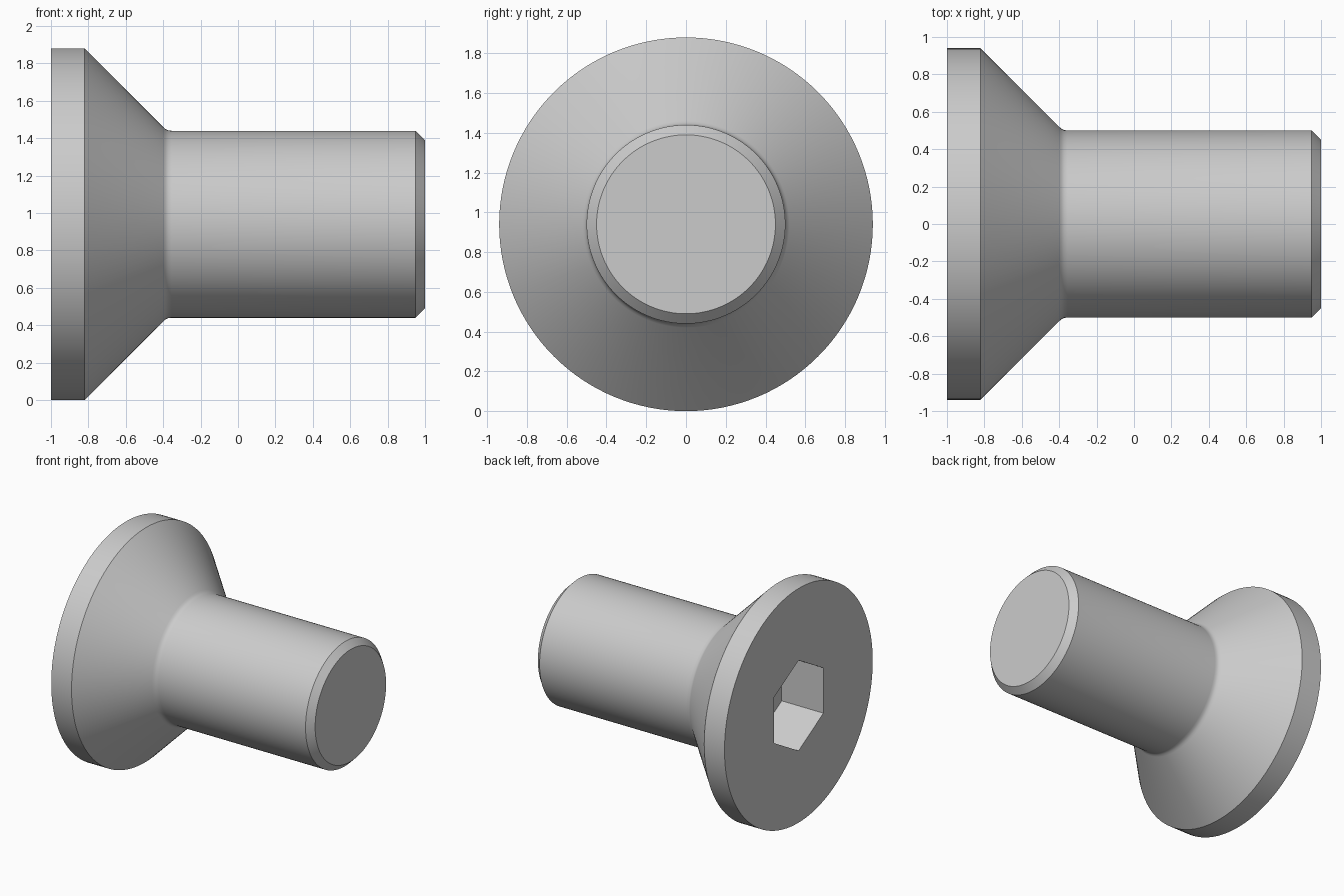
import bpy
import bmesh
from math import sin, cos, pi, radians

if "Cube" in bpy.data.objects:
    bpy.data.objects.remove(bpy.data.objects["Cube"], do_unlink=True)

AXIS_HEIGHT = 0.94

steel = bpy.data.materials.new("light grey steel")
steel.use_nodes = True
steel.diffuse_color = (0.6, 0.6, 0.6, 1)
steel.node_tree.nodes["Principled BSDF"].inputs["Base Color"].default_value = (0.6, 0.6, 0.6, 1)


def lathe(name, profile, sides):
    """Turn (x, radius) points around the x axis and cap both ends."""
    bm = bmesh.new()
    angles = [2 * pi * i / sides for i in range(sides)]
    rings = [[bm.verts.new((x, r * sin(a), r * cos(a))) for a in angles]
             for x, r in profile]
    for a, b in zip(rings, rings[1:]):
        for i in range(sides):
            j = (i + 1) % sides
            bm.faces.new((a[i], a[j], b[j], b[i]))
    bm.faces.new(rings[0])
    bm.faces.new(rings[-1])
    bmesh.ops.recalc_face_normals(bm, faces=bm.faces)
    mesh = bpy.data.meshes.new(name)
    bm.to_mesh(mesh)
    bm.free()
    mesh.materials.append(steel)
    obj = bpy.data.objects.new(name, mesh)
    obj.location.z = AXIS_HEIGHT
    bpy.context.collection.objects.link(obj)
    return obj


# Countersunk head, small fillet, plain shank and chamfered tip
screw = lathe("countersunk_screw", [
    (-1, 0.94), (-0.82, 0.94),
    (-0.4, 0.52), (-0.388, 0.509), (-0.373, 0.502), (-0.355, 0.5),
    (0.95, 0.5), (1, 0.45)], 128)

# Hexagonal drive socket, with corners pointing up and down
socket = lathe("hex_socket_cutter", [(-1.2, 0.363), (-0.63, 0.363)], 6)
socket.hide_render = True

cut = screw.modifiers.new("hex_socket", "BOOLEAN")
cut.operation = "DIFFERENCE"
cut.solver = "EXACT"
cut.object = socket

bpy.ops.object.select_all(action="DESELECT")
bpy.context.view_layer.objects.active = screw
screw.select_set(True)
bpy.ops.object.modifier_apply(modifier=cut.name)
bpy.data.objects.remove(socket, do_unlink=True)
bpy.ops.object.shade_smooth_by_angle(angle=radians(30))
